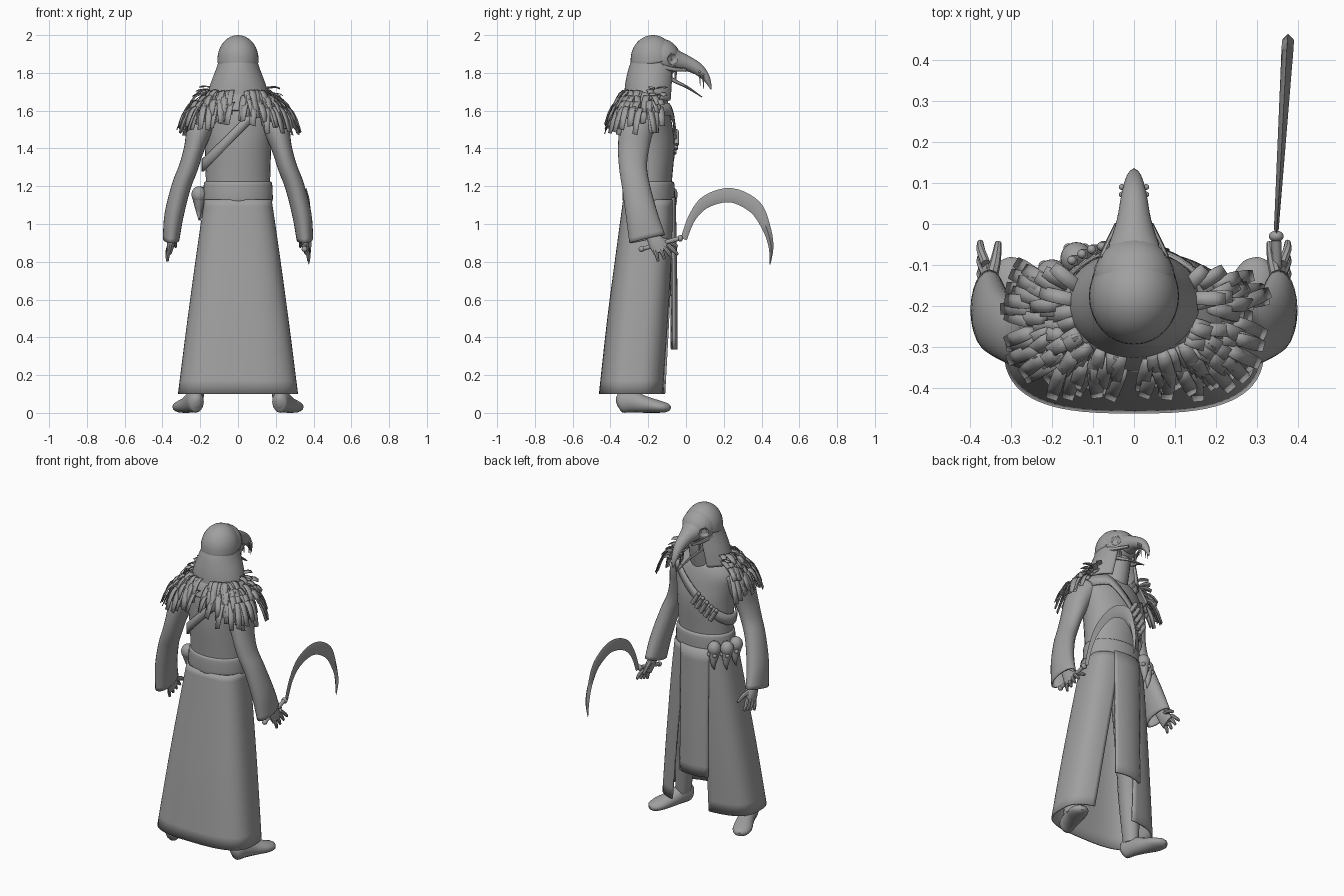
import bpy, bmesh, math, random
from mathutils import Vector

random.seed(4)
if "Cube" in bpy.data.objects:
    bpy.data.objects.remove(bpy.data.objects["Cube"], do_unlink=True)

grey = bpy.data.materials.new("plain grey")
grey.use_nodes = True
grey.diffuse_color = (0.35, 0.35, 0.35, 1)
grey.node_tree.nodes["Principled BSDF"].inputs["Base Color"].default_value = grey.diffuse_color


def finish(name, bm, shell=0, angle=40):
    bmesh.ops.recalc_face_normals(bm, faces=bm.faces)
    me = bpy.data.meshes.new(name)
    bm.to_mesh(me)
    bm.free()
    ob = bpy.data.objects.new(name, me)
    bpy.context.scene.collection.objects.link(ob)
    me.materials.append(grey)
    if shell:
        mod = ob.modifiers.new("thickness", "SOLIDIFY")
        mod.thickness, mod.offset = shell, 0
    for other in bpy.context.selected_objects:
        other.select_set(False)
    ob.select_set(True)
    bpy.context.view_layer.objects.active = ob
    bpy.ops.object.shade_smooth_by_angle(angle=math.radians(angle))
    return ob


def smooth_path(pts, steps):
    """Catmull-Rom interpolation of tuples of any length."""
    out = []
    for i in range(len(pts) - 1):
        p0, p1, p2, p3 = (pts[min(max(i + k, 0), len(pts) - 1)] for k in (-1, 0, 1, 2))
        for j in range(steps):
            t = j / steps
            out.append([0.5 * (2*b + (c-a)*t + (2*a-5*b+4*c-d)*t*t + (3*b-a-3*c+d)*t**3)
                        for a, b, c, d in zip(p0, p1, p2, p3)])
    return out + [list(pts[-1])]


def bridge(bm, rings, closed=True):
    for r, q in zip(rings, rings[1:]):
        n = len(r)
        for i in range(n if closed else n - 1):
            k = (i + 1) % n
            bm.faces.new((r[i], r[k], q[k], q[i]))


def tube(name, pts, sides=16, ref=(0, 1, 0), steps=4, side=1, shell=0, angle=40):
    """Sweep an ellipse along points of (x, y, z, radius_a, radius_b)."""
    path = smooth_path(pts, steps)
    bm, rings = bmesh.new(), []
    pos = [Vector((side * p[0], p[1], p[2])) for p in path]
    for i, p in enumerate(path):
        t = (pos[min(i + 1, len(pos) - 1)] - pos[max(i - 1, 0)]).normalized()
        a = Vector(ref).cross(t).normalized()
        b = t.cross(a)
        ring = []
        for k in range(sides):
            u = math.tau * k / sides
            ring.append(bm.verts.new(pos[i] + a * max(p[3], .001) * math.cos(u)
                                     + b * max(p[4], .001) * math.sin(u)))
        rings.append(ring)
    bridge(bm, rings)
    if not shell:
        bm.faces.new(rings[0])
        bm.faces.new(rings[-1])
    return finish(name, bm, shell, angle)


def squared(a, square):
    """Unit direction at angle a from +y, pushed towards a rounded rectangle."""
    return [math.copysign(abs(v) ** (2 / square), v) for v in (math.sin(a), math.cos(a))]


def wrap(name, rows, shell=.01, n=48, tilt=0, top=2, steps=4, square=2):
    """Cloth around the body; rows are (z, centre_y, rx, ry, start, end), angles from +y."""
    bm, rings = bmesh.new(), []
    for z, cy, rx, ry, a0, a1 in smooth_path(rows, steps):
        ring = []
        for k in range(n + 1):
            sx, sy = squared(math.radians(a0 + (a1 - a0) * k / n), square)
            ring.append(bm.verts.new((rx * sx, cy + ry * sy, min(z + tilt * rx * sx, top + z - 1.5))))
        rings.append(ring)
    bridge(bm, rings, False)
    bmesh.ops.remove_doubles(bm, verts=bm.verts, dist=.0005)
    return finish(name, bm, shell)


def ball(name, centre, radii):
    bm = bmesh.new()
    bmesh.ops.create_uvsphere(bm, u_segments=24, v_segments=14, radius=1)
    for v in bm.verts:
        v.co = Vector([c + r * x for c, r, x in zip(centre, radii, v.co)])
    return finish(name, bm)


def rod(name, a, b, ra, rb, sides=8, ref=(0, 1, 0), side=1):
    return tube(name, [(*a, ra, ra), (*b, rb, rb)], sides, ref, 1, side)


# Body, belt and lower robe
tube("torso", [(0, -.2, 1.1, .168, .12), (0, -.2, 1.22, .17, .125), (0, -.2, 1.4, .176, .14),
               (0, -.205, 1.5, .188, .135), (0, -.21, 1.58, .195, .125),
               (0, -.21, 1.65, .15, .105), (0, -.2, 1.7, .08, .08)], 32)
tube("belt", [(0, -.198, 1.115, .176, .13), (0, -.198, 1.13, .184, .138),
              (0, -.198, 1.21, .181, .137), (0, -.198, 1.225, .172, .128)], 40)
wrap("robe_skirt", [(1.13, -.2, .173, .128, 10, 345), (.9, -.217, .207, .142, 14, 347),
                    (.5, -.252, .262, .16, 22, 350), (.1, -.285, .313, .171, 28, 352)],
     n=64, square=2.9)
wrap("front_panel", [(1.14, -.19, .18, .13, -36, 28), (.7, -.19, .18, .138, -35, 28),
                     (.335, -.19, .18, .14, -35, 28)], .012, 10)

for s, word in ((1, "left"), (-1, "right")):
    # Legs and splayed feet
    tube(word + "_leg", [(.09, -.2, 1.1, .08, .09), (.14, -.22, .6, .07, .075),
                         (.19, -.27, .35, .06, .065), (.225, -.295, .08, .042, .05)], side=s)
    tube(word + "_foot", [(.215, -.365, .05, .012, .02), (.22, -.345, .055, .04, .053),
                          (.235, -.29, .06, .046, .058), (.26, -.22, .045, .05, .045),
                          (.29, -.15, .034, .056, .034), (.305, -.105, .028, .042, .025),
                          (.312, -.086, .024, .015, .012)], ref=(0, 0, 1), side=s)

    # Arms with open cuffs
    tube(word + "_sleeve", [(.15, -.22, 1.6, .07, .07), (.2, -.26, 1.51, .066, .085),
                            (.232, -.278, 1.4, .05, .078), (.262, -.28, 1.3, .047, .07),
                            (.3, -.265, 1.2, .047, .07), (.338, -.235, 1.05, .047, .08),
                            (.354, -.205, .92, .04, .093)], 24, side=s, shell=.008)
    tube(word + "_hand", [(.335, -.235, 1.05, .028, .034), (.348, -.19, .95, .022, .03),
                          (.355, -.155, .9, .021, .044), (.362, -.13, .855, .014, .044)], 14, side=s)
    for i in range(4):
        y = -.168 + .024 * i
        z = .866 + .008 * i
        tube(word + "_finger", [(.361, y, z, .012, .012),
                                (.372, y + .013 + .006 * i, z - .03, .011, .011),
                                (.374, y + .02 + .011 * i, z - .064 + .004 * i, .007, .007)], 8, side=s)
    tube(word + "_thumb", [(.35, -.14, .92, .016, .016), (.337, -.09, .905, .013, .013),
                           (.33, -.045, .88, .008, .008)], 8, (0, 0, 1), side=s)

# Sickle
rod("sickle_handle", (.352, -.235, .867), (.346, -.035, .924), .011, .012, 12, (0, 0, 1))
ball("handle_pommel", (.352, -.235, .867), (.015, .016, .015))
ball("handle_collar", (.346, -.03, .924), (.018, .014, .018))
arc = [(-.012, .92, .017), (.033, 1.035, .021), (.11, 1.12, .033), (.24, 1.152, .038),
       (.365, 1.09, .037), (.425, .98, .023), (.45, .88, .013), (.445, .785, .002)]
tube("sickle_blade", [(.347 + .062 * y, y, z, w, min(w, .006 + .02 * max(y, 0))) for y, z, w in arc],
     4, (1, 0, 0), 5, angle=60)

# Head and hood
tube("neck_and_face", [(0, -.19, 1.6, .08, .08), (0, -.17, 1.7, .075, .085),
                       (0, -.16, 1.8, .08, .09), (0, -.17, 1.88, .085, .09)], 20)
wrap("hood", [(1.865, -.178, .095, .104, 28, 332), (1.82, -.182, .11, .117, 29, 331),
              (1.74, -.19, .14, .126, 30, 330), (1.655, -.195, .163, .128, 32, 328)], .012)

# Bird skull mask with carved eye sockets
dome = [(0, -.172, 1.842, .1, .11), (0, -.175, 1.856, .109, .118)]
dome += [(0, -.175, 1.87 + .13 * math.sin(u), .109 * math.cos(u), .118 * math.cos(u))
         for u in (math.radians(d) for d in range(0, 91, 10))]
tube("skull_dome", dome, 32, steps=2)
forehead = ball("skull_forehead", (0, -.135, 1.878), (.1, .105, .103))
beak = tube("skull_beak", [(0, -.17, 1.885, .092, .07), (0, -.1, 1.88, .087, .066),
                           (0, -.05, 1.864, .062, .055), (0, .01, 1.848, .042, .04),
                           (0, .07, 1.815, .031, .031), (0, .112, 1.765, .019, .018),
                           (0, .133, 1.712, .003, .003)], 24, (0, 0, 1))
for s, word in ((1, "left"), (-1, "right")):
    cutter = ball(word + "_socket_cutter", (s * .09, -.062, 1.872), (.036, .035, .035))
    cutter.hide_render = True
    cutter.hide_viewport = True
    for part in (forehead, beak):
        cut = part.modifiers.new(word + "_socket", "BOOLEAN")
        cut.operation, cut.object = "DIFFERENCE", cutter
    tube(word + "_cheek_bone", [(.09, -.13, 1.835, .011, .014), (.072, -.07, 1.82, .009, .012),
                                (.04, 0, 1.815, .007, .009)], 8, (0, 0, 1), side=s)
    tube(word + "_lower_jaw", [(.07, -.11, 1.785, .007, .014), (.05, -.05, 1.752, .007, .01),
                               (.025, .01, 1.722, .007, .007), (.002, .085, 1.672, .003, .003)],
         8, (0, 0, 1), side=s)
    rod(word + "_jaw_link", (.06, -.055, 1.82), (.052, -.055, 1.755), .007, .005, side=s)
    for y, z in ((.072, 1.79), (.09, 1.775)):
        ball(word + "_beak_peg", (s * .029, y, z + .015), (.008, .007, .007))
        rod(word + "_beak_fang", (.026, y, z + .015), (.024, y + .004, z - .06), .005, .002, side=s)

# Feather mantle, open at the chest, with raised tufts on the front of the shoulders
wrap("mantle_base", [(1.71, -.2, .13, .105, 56, 304), (1.66, -.21, .19, .125, 62, 298),
                     (1.6, -.215, .235, .14, 66, 294)], .01, square=2.6)
bm = bmesh.new()
for row in range(4):
    t = row / 3
    count = 24 + 4 * row
    for i in range(count):
        a = math.radians(58 + 244 * (i + random.uniform(.1, .9)) / count)
        sx, sy = squared(a, 3.4 if math.cos(a) < 0 else 2)
        front = min(1, max(0, 2.5 * math.cos(a) + .25)) * (1 - t * t)
        root = Vector(((.14 + .105 * t) * sx, -.21 + (.1 + .04 * t) * sy,
                       1.705 - .09 * t + .03 * t * (1 - abs(sx))))
        b = a + random.uniform(-.4, .4)
        out = Vector((math.sin(b), math.cos(b), 0))
        across = Vector((math.cos(b), -math.sin(b), random.uniform(-.3, .3))).normalized()
        size = random.uniform(.85, 1.15)
        lift = random.uniform(.01, .05) + .05 * front
        drop = .15 * size * (1 - .65 * front)
        last = None
        for u, w in ((0, .7), (.25, .95), (.5, 1), (.75, 1), (1, .8)):
            p = root + out * .082 * size * u + Vector((0, 0, lift * u - drop * u * u))
            pair = [bm.verts.new(p + across * w * .017 * k) for k in (-1, 1)]
            if last:
                bm.faces.new((last[0], last[1], pair[1], pair[0]))
            last = pair
finish("mantle_feathers", bm, .004, 40)

# Chest strap with a row of vials
wrap("chest_strap", [(1.465, -.2, .187, .146, 0, 360), (1.53, -.205, .187, .142, 0, 360)],
     .01, tilt=1, top=1.61, steps=1)
for i in range(5):
    x = -.13 + .024 * i
    y = -.2 + .147 * math.sqrt(1 - (x / .187) ** 2) + .006
    z = 1.49 + x
    rod("vial", (x + .022, y, z - .035), (x - .018, y, z + .03), .013, .013, 10)
    ball("vial_stopper", (x - .021, y, z + .035), (.011, .011, .011))

# Small bird skulls hung from the belt
for x, y in ((-.14, -.083), (-.2, -.125), (-.207, -.205)):
    ball("belt_skull", (x, y, 1.155), (.039, .039, .045))
    tube("belt_skull_beak", [(x, y, 1.14, .034, .034), (x, y + .006, 1.1, .025, .026),
                             (x, y + .01, 1.06, .014, .015), (x, y, 1.02, .002, .002)], 12)
    for d in (-1, 1):
        ball("belt_skull_brow", (x + d * .02, y + .024, 1.122), (.012, .012, .012))
